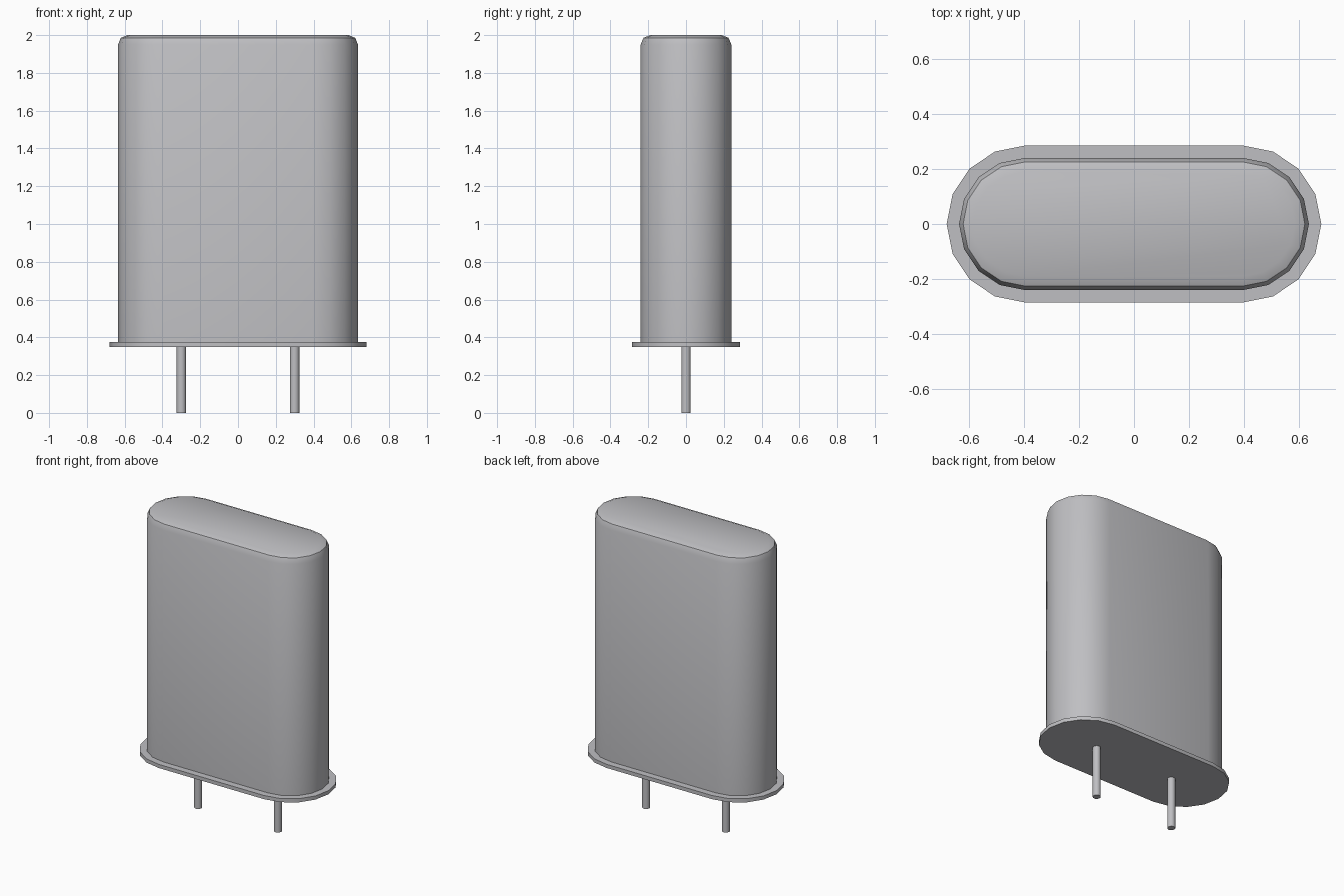
import bpy, bmesh, math

cube = bpy.data.objects.get("Cube")
if cube:
    bpy.data.objects.remove(cube, do_unlink=True)

metal = bpy.data.materials.new("brushed grey metal")
metal.use_nodes = True
GREY = (0.52, 0.52, 0.54, 1.0)
metal.diffuse_color = GREY
metal.node_tree.nodes["Principled BSDF"].inputs["Base Color"].default_value = GREY

HALF_STRAIGHT = 0.395   # distance of the rounded ends' centres from the middle
STEPS = 8               # segments per rounded end


def stadium(radius, half):
    """Outline with straight sides and two half-round ends."""
    pts = []
    for side in (0, 1):
        cx = half if side == 0 else -half
        for i in range(STEPS + 1):
            a = -math.pi / 2 + math.pi * (side + i / STEPS)
            pts.append((cx + radius * math.cos(a), radius * math.sin(a)))
    return pts


def circle(radius, cx, sides=16):
    return [(cx + radius * math.cos(2 * math.pi * i / sides),
             radius * math.sin(2 * math.pi * i / sides)) for i in range(sides)]


def loft(name, sections):
    """Skin a stack of (outline, height) sections and cap both ends."""
    bm = bmesh.new()
    rings = [[bm.verts.new((x, y, z)) for x, y in pts] for pts, z in sections]
    n = len(rings[0])
    for low, high in zip(rings, rings[1:]):
        for i in range(n):
            j = (i + 1) % n
            bm.faces.new((low[i], low[j], high[j], high[i]))
    bm.faces.new(rings[0][::-1])
    bm.faces.new(rings[-1])
    mesh = bpy.data.meshes.new(name)
    bm.to_mesh(mesh)
    bm.free()
    mesh.materials.append(metal)
    obj = bpy.data.objects.new(name, mesh)
    bpy.context.collection.objects.link(obj)
    bpy.ops.object.select_all(action='DESELECT')
    obj.select_set(True)
    bpy.context.view_layer.objects.active = obj
    bpy.ops.object.shade_smooth_by_angle(angle=math.radians(30))
    return obj


# Can with a two-step rounded top edge
can_profile = [(0.24, 0.375), (0.24, 1.95), (0.2254, 1.9854), (0.19, 2.0)]
loft("can", [(stadium(r, HALF_STRAIGHT), z) for r, z in can_profile])

# Base flange
loft("base_flange", [(stadium(0.285, HALF_STRAIGHT), z) for z in (0.35, 0.375)])

# Two lead pins
for name, x in (("left_pin", 0.3), ("right_pin", -0.3)):
    loft(name, [(circle(0.025, x), z) for z in (0.0, 0.35)])
